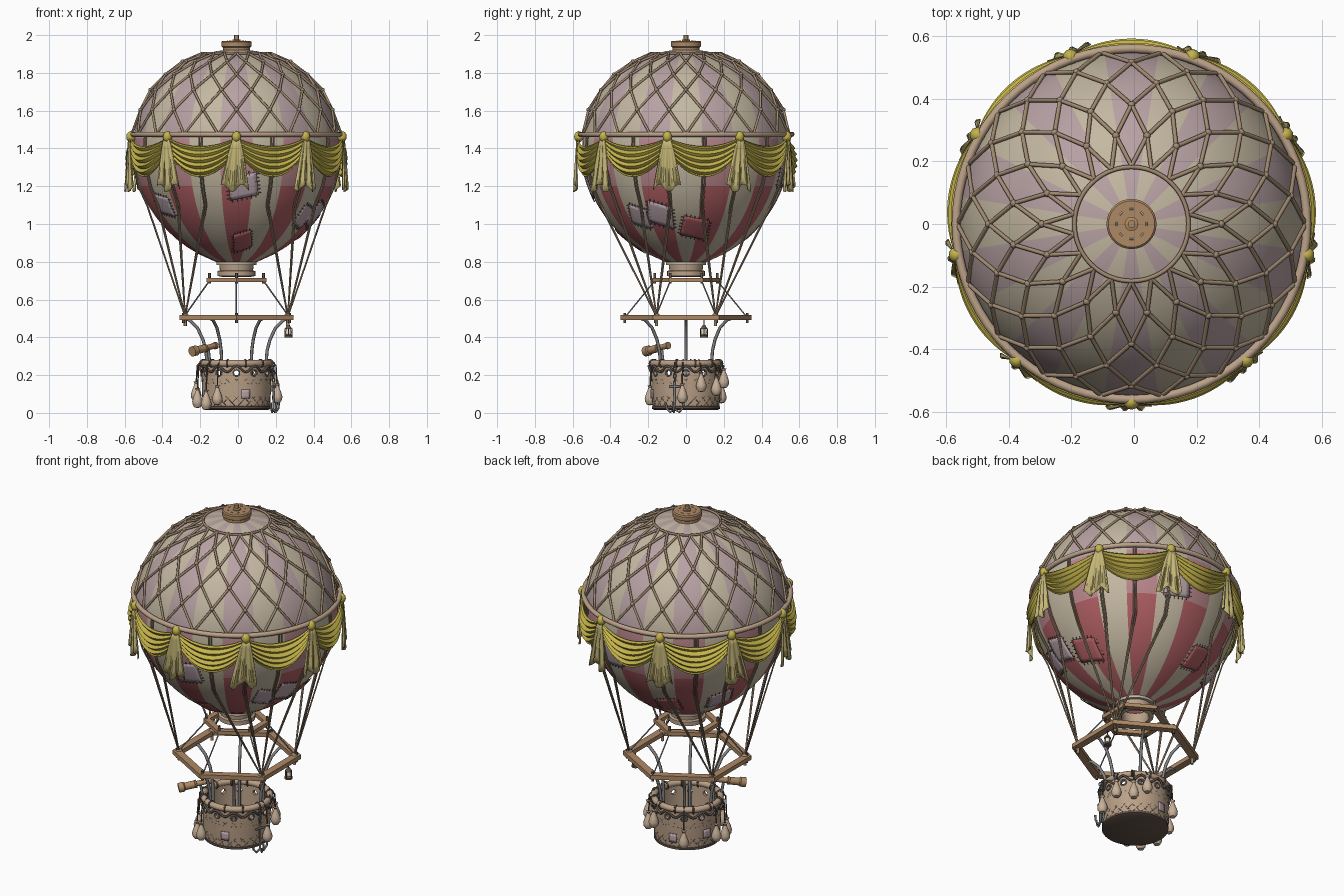
import bpy, bmesh, random
from math import sin, cos, pi, radians, sqrt
from mathutils import Vector

if "Cube" in bpy.data.objects:
    bpy.data.objects.remove(bpy.data.objects["Cube"])
random.seed(4)

def mat(name, *c):
    m = bpy.data.materials.new(name)
    m.diffuse_color = (*c, 1)
    m.use_nodes = True
    m.node_tree.nodes["Principled BSDF"].inputs["Base Color"].default_value = m.diffuse_color
    return m

WOOD, PALE = mat("wood", .42, .25, .13), mat("pale_wood", .50, .36, .25)
ROPE, DARK = mat("rope", .36, .26, .17), mat("dark", .12, .085, .065)
CREAM, GOLD = mat("cream", .55, .48, .36), mat("gold", .55, .45, .07)
TAIL = mat("tail", .55, .46, .18)
REDS = [mat("red", .42, .11, .12), mat("rose", .48, .24, .26), mat("mauve", .48, .36, .37)]
METAL, BAG = mat("metal", .22, .22, .22), mat("bag", .58, .44, .32)
LILAC, GLASS = mat("lilac", .5, .38, .42), mat("glass", .85, .8, .6)

def pol(r, deg, z):
    return Vector((r * cos(radians(deg)), r * sin(radians(deg)), z))

def finish(bm, name, mats):
    me = bpy.data.meshes.new(name)
    bm.to_mesh(me)
    bm.free()
    for m in mats:
        me.materials.append(m)
    ob = bpy.data.objects.new(name, me)
    bpy.context.collection.objects.link(ob)
    return ob

def lathe(name, prof, n, m, closed=False, start=0, loc=(0, 0, 0), pick=None):
    """Revolve (r, z) points; pick(segment, z) gives a material index."""
    bm = bmesh.new()
    rows = [[bm.verts.new(pol(r, start + 360 * i / n, z)) for i in range(n)] for r, z in prof]
    pairs = list(zip(rows, rows[1:])) + ([(rows[-1], rows[0])] if closed else [])
    for a, b in pairs:
        for i in range(n):
            j = (i + 1) % n
            f = bm.faces.new((a[i], a[j], b[j], b[i]))
            if pick:
                f.material_index = pick(i, f.calc_center_median().z)
    bmesh.ops.remove_doubles(bm, verts=bm.verts, dist=1e-5)
    bmesh.ops.recalc_face_normals(bm, faces=bm.faces)
    ob = finish(bm, name, m if isinstance(m, list) else [m])
    ob.location = loc
    return ob

def sheets(name, funcs, nu, nv, m, thick=.004):
    """Cloth sheets from functions of (u, v)."""
    bm = bmesh.new()
    for f in funcs:
        g = [[bm.verts.new(f(i / nu, j / nv)) for j in range(nv + 1)] for i in range(nu + 1)]
        for i in range(nu):
            for j in range(nv):
                bm.faces.new((g[i][j], g[i][j + 1], g[i + 1][j + 1], g[i + 1][j]))
    ob = finish(bm, name, [m])
    s = ob.modifiers.new("thickness", 'SOLIDIFY')
    s.thickness = thick
    s.offset = 0
    return ob

def tubes(name, paths, rad, m, cyclic=False, res=1):
    cu = bpy.data.curves.new(name, 'CURVE')
    cu.dimensions = '3D'
    cu.bevel_depth, cu.bevel_resolution, cu.use_fill_caps = rad, res, True
    for p in paths:
        s = cu.splines.new('POLY')
        s.points.add(len(p) - 1)
        for q, c in zip(s.points, p):
            q.co = (*c, 1)
        s.use_cyclic_u = cyclic
    cu.materials.append(m)
    ob = bpy.data.objects.new(name, cu)
    bpy.context.collection.objects.link(ob)
    return ob

def balls(name, pts, rad, m, stretch=1):
    bm = bmesh.new()
    for p in pts:
        vs = bmesh.ops.create_icosphere(bm, subdivisions=2, radius=rad)['verts']
        for v in vs:
            v.co = Vector((v.co.x, v.co.y, v.co.z * stretch)) + Vector(p)
    return finish(bm, name, [m])

def circle(r, z, n=72):
    return [pol(r, 360 * i / n, z) for i in range(n)]

def rad(z):
    d = (z - 1.40) / (.525 if z > 1.40 else .62)
    return .55 * max(0, 1 - d * d) ** (.5 if z > 1.40 else .6)

def top_z(r):
    return 1.40 + .525 * sqrt(1 - (r / .55) ** 2)

# Striped envelope
prof = [(.55 * sin(pi / 2 * i / 16), 1.40 + .525 * cos(pi / 2 * i / 16)) for i in range(17)]
prof += [(rad(z), z) for z in [1.4 - .04 * i for i in range(1, 15)]] + [(.10, .795)]
lathe("envelope", prof, 60, [CREAM] + REDS, start=-99,
      pick=lambda i, z: 0 if (i // 3) % 2 else (1 if z < 1.2 else 2 if z < 1.45 else 3))

# Crown cap with slots and post
lathe("crown_cap", [(0, 1.915), (.072, 1.915), (.072, 1.935), (.08, 1.94), (.08, 1.963), (.074, 1.969), (0, 1.969)], 32, WOOD)
lathe("crown_post", [(0, 1.96), (.022, 1.96), (.022, 1.975), (.012, 1.978), (.012, 2), (0, 2)], 16, WOOD)
tubes("crown_slots", [[pol(.048, a - 8, 1.969), pol(.048, a + 8, 1.969)] for a in range(0, 360, 45)], .003, CREAM)

# Diamond rope net over the top half
radii = [.18, .28, .375, .45, .51, .55]
node = [[pol(r + .006, -90 + 20 * i + 10 * (k % 2), (top_z(r) + .008) if k < 5 else 1.475)
         for i in range(18)] for k, r in enumerate(radii)]
net = []
for k in range(5):
    for i in range(18):
        for d in ((0, -1) if k % 2 == 0 else (0, 1)):
            net.append([node[k][i], node[k + 1][(i + d) % 18]])
tubes("net_ropes", net, .0068, ROPE)
balls("net_knots", [p for row in node[1:5] for p in row], .0115, ROPE)
tubes("net_top_ring", [circle(.182, top_z(.18) + .008)], .007, ROPE, True)
tubes("hoop", [circle(.56, 1.475)], .014, PALE, True, 3)

# Gold swags and gathered tails, nine around
def swag(a0):
    def f(u, v):
        b = 4 * u * (1 - u)
        z = 1.455 - .045 * b - v * (.07 + .09 * b)
        r = .566 + .016 * b * sin(pi * v) + .008 * sin(v * 5 * 2 * pi) * (.4 + .6 * b)
        return pol(r, a0 + 40 * u, z)
    return f

def tail(a0):
    tilt = random.uniform(-2, 3)
    def f(u, v):
        w = (u - .5) * (3.5 + 11 * v ** .8)
        z = 1.455 - v * (.265 + .02 * sin(u * 9 + a0))
        return pol(.578 + .008 * v + .011 * v * sin(u * 6 * pi), a0 + w + tilt * v, z)
    return f

knots = [-90 + 40 * k for k in range(9)]
sheets("swags", [swag(a) for a in knots], 16, 20, GOLD)
sheets("swag_tails", [tail(a) for a in knots], 18, 6, TAIL)
balls("swag_knots", [pol(.568, a, 1.462) for a in knots], .025, GOLD, 1.2)

# Cloth patches with stitches
stitch = []
def patch(a0, z0, w, h, skew):
    def f(u, v):
        z = z0 + (v - .5) * h + skew * (u - .5) * w
        r = rad(z) + .006
        return pol(r, a0 + (u - .5) * w / r * 57.3 + (.5 - v) * skew * 8, z)
    for k in range(6):
        t = (k + .5) / 6
        stitch.extend([[f(t, -.1), f(t, .1)], [f(t, .9), f(t, 1.1)],
                       [f(-.1, t), f(.1, t)], [f(.9, t), f(1.1, t)]])
    return f
sheets("lilac_patches", [patch(-86, 1.2, .15, .12, .2), patch(-35, 1.04, .1, .1, -.3), patch(-18, 1.05, .13, .11, -.3),
                         patch(75, 1.27, .15, .13, .1), patch(150, 1.02, .12, .1, .3), patch(215, 1.1, .12, .1, -.2)], 6, 6, LILAC)
sheets("red_patches", [patch(-84, .91, .09, .09, .3), patch(7, .98, .14, .1, -.2), patch(110, .98, .12, .1, .2)], 6, 6, REDS[0])
tubes("patch_stitches", stitch, .0025, DARK, res=0)

# Neck collar
lathe("neck_band", [(.09, .80), (.107, .80), (.107, .783), (.09, .783)], 32, CREAM, True)
lathe("neck", [(.08, .79), (.092, .79), (.088, .755), (.1, .75), (.1, .725), (.075, .72), (.07, .74)], 32, PALE, True)

# Hexagon frames, pegs and braces
for name, ro, ri, z0, z1 in (("lower_frame", .348, .30, .493, .518), ("upper_frame", .182, .145, .693, .715)):
    lathe(name, [(ro, z0), (ro, z1), (ri, z1), (ri, z0)], 6, WOOD, True, 30)
hexes = [30 + 60 * k for k in range(6)]
tubes("frame_pegs", [[pol(.165, a, .685), pol(.165, a, .74)] for a in hexes] +
      [[pol(.324, a, .475), pol(.324, a, .53)] for a in hexes], .008, DARK)
tubes("frame_braces", [[pol(.165, a, .70), pol(.32, a, .51)] for a in hexes], .004, METAL)

# Suspension ropes: follow the envelope, then gather at four frame corners
ropes, ends = [], []
for sx in (1, -1):
    for sy in (1, -1):
        corner = Vector((.272 * sx, .156 * sy, .51))
        ends.append(corner)
        for a in (10, 30, 50, 70):
            for o in (-.7, .7):
                p = [pol(rad(z) + .012, a + o, z) for z in (1.475, 1.4, 1.3, 1.2, 1.1)]
                ropes.append([Vector((q.x * sx, q.y * sy, q.z)) for q in p] + [corner])
tubes("suspension_ropes", ropes, .0045, ROPE)
tubes("rope_ends", [[c, c - Vector((0, 0, .05))] for c in ends], .009, ROPE)
balls("rope_lashings", ends, .02, ROPE)

# Bent support pipes from frame into basket
pipes = []
for k in range(6):
    pipes.append([pol(r, 60 * k, z) for r, z in ((.157, .05), (.157, .27), (.162, .33), (.178, .39), (.207, .45), (.25, .492), (.295, .503))])
tubes("support_pipes", pipes, .0085, METAL, res=2)

# Basket with eyelet holes
basket = lathe("basket", [(.186, .262), (.183, .12), (.176, .025), (.165, .025), (.17, .12), (.172, .262)], 48, PALE, True)
lathe("basket_floor", [(0, .015), (.165, .015), (.18, .022), (.18, .034), (.165, .045), (0, .045)], 48, DARK)
tubes("basket_rim", [circle(.18, .262)], .018, PALE, True, 3)
holes = [-90 + 30 * k for k in range(12)]
bm = bmesh.new()
for a in holes:
    q = pol(1, a, 0).to_track_quat('Z', 'Y').to_matrix().to_4x4()
    q.translation = pol(.178, a, .212)
    bmesh.ops.create_cone(bm, cap_ends=True, segments=16, radius1=.014, radius2=.014, depth=.06, matrix=q)
cutter = finish(bm, "eyelet_cutter", [])
cutter.hide_render = cutter.hide_viewport = True
b = basket.modifiers.new("eyelets", 'BOOLEAN')
b.object, b.operation = cutter, 'DIFFERENCE'
tubes("eyelet_rings", [[pol(.187, a + 5 * cos(t), .212 + .016 * sin(t)) for t in [2 * pi * i / 16 for i in range(16)]]
                       for a in holes], .004, METAL, True)
tubes("basket_lacing", [[pol(.194 + .004 * cos(pi * i / 4), 360 * i / 96, .232 + .016 * cos(2 * pi * i / 8)) for i in range(96)]], .0065, DARK, True)
tubes("rim_lashings", [[pol(.18 + .02 * cos(t), a, .262 + .02 * sin(t)) for t in [2 * pi * i / 12 for i in range(12)]]
                       for a in range(15, 360, 30)], .005, DARK, True)
weave = [[pol(.1775 + .0065 * t / 6, s * 8 * t + 15 * k, .03 + .15 * t / 6) for t in range(7)] for k in range(24) for s in (1, -1)]
tubes("basket_quilting", weave, .0012, ROPE, res=0)
sheets("basket_patches", [lambda u, v, a=a, z=z: pol(.1865, a + 14 * (u - .5), z + .05 * (v - .5)) for a, z in
                          ((-75, .1), (100, .09), (160, .11))], 4, 3, LILAC)

# Sandbags hanging from the rim
bags = [(197, .025), (222, .015), (172, .06), (-5, .05), (22, .11), (68, .13), (48, .09), (-118, .04), (120, .05), (-68, .12)][:9]
bagp = [(0, 0), (.016, .004), (.026, .02), (.028, .036), (.021, .06), (.011, .085), (.008, .095), (.014, .105), (0, .107)]
for i, (a, z) in enumerate(bags):
    lathe(f"sandbag_{i}", bagp, 16, BAG, loc=pol(.216, a, z))
tubes("sandbag_cords", [[pol(.216, a, z + .09), pol(.21, a, .25), pol(.18, a, .283)] for a, z in bags], .004, DARK)

# Grapnel anchor on the right side
c = pol(.205, -17, 0)
side = pol(1, 73, 0)
out = pol(1, -17, 0)
up = Vector((0, 0, 1))
hooks = [[c + up * .02, c + d * .025 + up * .004, c + d * .045 + up * .025, c + d * .05 + up * .055] for d in (side, -side, out * .6)]
tubes("anchor", hooks + [[c + up * .015, c + up * .17], [c - side * .03 + up * .14, c + side * .03 + up * .14]], .006, METAL)
tubes("anchor_chain", [[c + up * (.175 + .02 * k) + (side if k % 2 else out) * .007 * cos(t) + up * .013 * sin(t)
                        for t in [pi * i / 5 for i in range(10)]] for k in range(5)], .003, METAL, True)

# Telescope on the front left rim
lens, eye = Vector((-.235, -.215, .325)), Vector((-.105, -.09, .358))
tele = lathe("telescope", [(0, 0), (.027, 0), (.027, .03), (.021, .036), (.021, .09), (.023, .092), (.023, .1),
                           (.015, .102), (.015, .165), (.019, .167), (.019, .18), (0, .18)], 20, WOOD, loc=lens)
tele.rotation_euler = (eye - lens).to_track_quat('Z', 'Y').to_euler()
tubes("telescope_stand", [[Vector((-.15, -.13, .345)), Vector((-.14, -.12, .26))]], .008, METAL)

# Lantern under the frame
lc = (.275, .095, .40)
lathe("lantern_base", [(0, 0), (.022, 0), (.022, .01), (.014, .016), (0, .016)], 12, DARK, loc=lc)
lathe("lantern_glass", [(0, .012), (.013, .014), (.016, .028), (.011, .045), (0, .047)], 12, GLASS, loc=lc)
lathe("lantern_cap", [(0, .042), (.02, .044), (.012, .056), (.006, .066), (0, .067)], 12, DARK, loc=lc)
L = Vector(lc)
tubes("lantern_cage", [[L + pol(.019, a, .005), L + pol(.019, a, .046)] for a in (0, 90, 180, 270)] +
      [[L + up * .06, L + up * .1]], .0028, DARK)

# Shade smooth by angle and centre
bpy.ops.object.select_all(action='DESELECT')
for ob in bpy.data.objects:
    ob.location.x -= .008
    if ob.type == 'MESH' and ob != cutter:
        ob.select_set(True)
        bpy.context.view_layer.objects.active = ob
bpy.ops.object.shade_smooth_by_angle(angle=radians(40))
